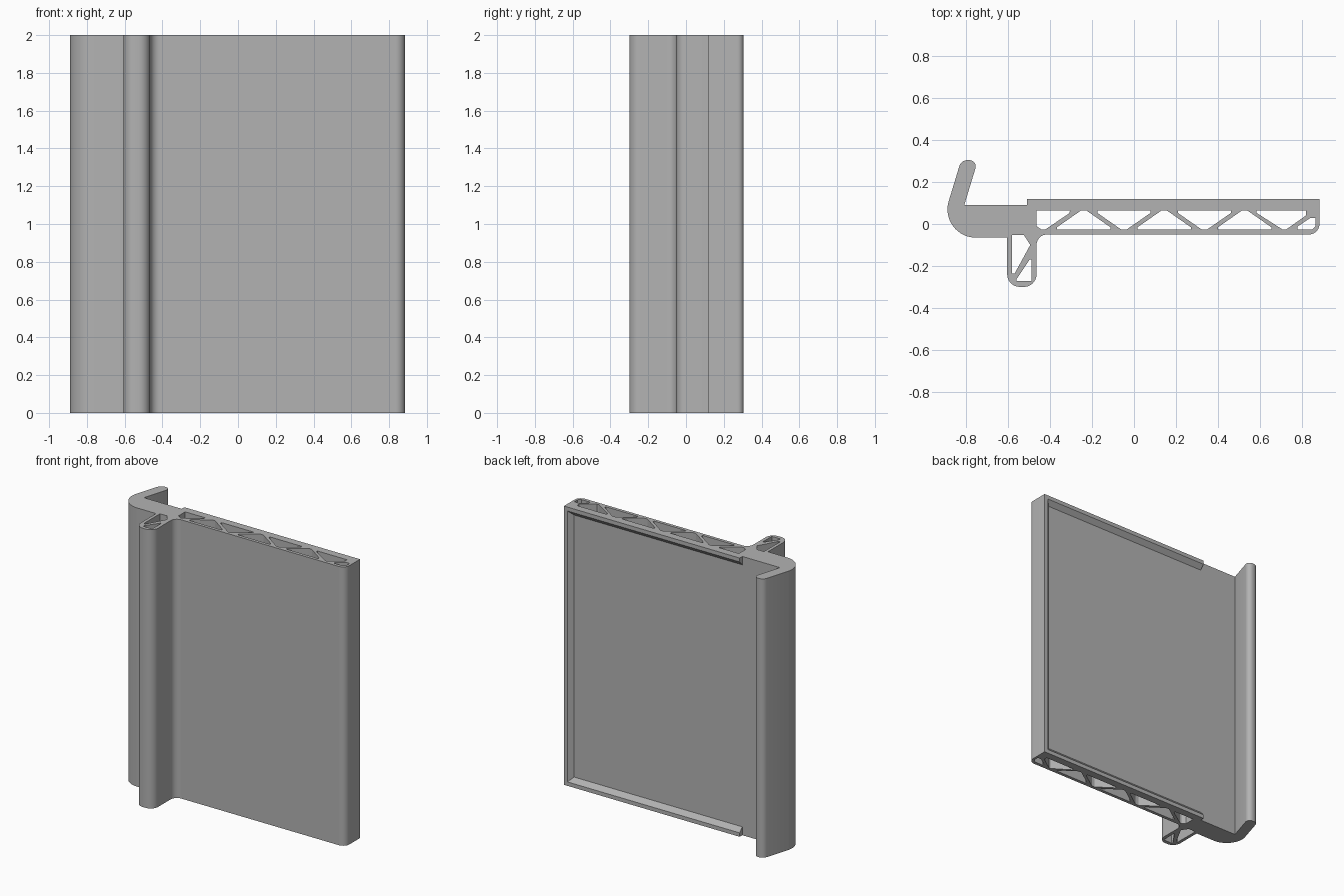
import bpy, bmesh
from math import sin, cos, radians

if "Cube" in bpy.data.objects:
    bpy.data.objects.remove(bpy.data.objects["Cube"], do_unlink=True)

HEIGHT = 2.0
FLOOR, CREST = 0.09, 0.12        # back panel level and raised lip level

grey = bpy.data.materials.new("plain grey")
grey.use_nodes = True
grey.diffuse_color = (0.45, 0.45, 0.45, 1)
grey.node_tree.nodes["Principled BSDF"].inputs["Base Color"].default_value = (0.45, 0.45, 0.45, 1)


def arc(cx, cy, r, start, end, steps=10):
    angles = [radians(start + (end - start) * i / steps) for i in range(steps + 1)]
    return [(cx + r * cos(a), cy + r * sin(a)) for a in angles]


def finish(name, bm):
    bmesh.ops.recalc_face_normals(bm, faces=bm.faces[:])
    mesh = bpy.data.meshes.new(name)
    bm.to_mesh(mesh)
    bm.free()
    mesh.materials.append(grey)
    obj = bpy.data.objects.new(name, mesh)
    bpy.context.collection.objects.link(obj)
    return obj


def extrude_profile(name, loops):
    """Fill the first loop, leave the others as holes, and extrude upward."""
    bm = bmesh.new()
    for loop in loops:
        verts = [bm.verts.new((x, y, 0)) for x, y in loop]
        for a, b in zip(verts, verts[1:] + verts[:1]):
            bm.edges.new((a, b))
    bmesh.ops.triangle_fill(bm, use_beauty=True, edges=bm.edges[:], normal=(0, 0, 1))
    grown = bmesh.ops.extrude_face_region(bm, geom=bm.faces[:], use_keep_orig=True)
    top = [g for g in grown["geom"] if isinstance(g, bmesh.types.BMVert)]
    bmesh.ops.translate(bm, verts=top, vec=(0, 0, HEIGHT))
    return finish(name, bm)


# Outer outline: hook, panel, rounded end, fillet, leg, rounded heel
outline = (
    arc(-0.795, 0.265, 0.04, 165, 90, 5)
    + arc(-0.785, 0.275, 0.03, 90, -15, 5)
    + [(-0.81, FLOOR), (0.885, FLOOR)]
    + arc(0.835, 0.0, 0.05, 0, -90)
    + arc(-0.415, -0.1, 0.05, 90, 180)
    + arc(-0.525, -0.24, 0.06, 0, -90)
    + arc(-0.545, -0.24, 0.06, -90, -180)
    + [(-0.605, -0.065)]
    + arc(-0.755, 0.07, 0.135, -90, -195, 16)
)

# Alternating truss openings in the panel
TOP, BOTTOM = 0.065, -0.027
holes = []
for i in range(5):
    x = -0.24 + 0.192 * i
    base, apex = (BOTTOM, TOP) if i % 2 == 0 else (TOP, BOTTOM)
    slope = 0.012 if i % 2 == 0 else -0.012
    holes.append([(x - 0.127, base), (x + 0.127, base), (x + 0.127, base + slope),
                  (x + 0.012, apex), (x - 0.012, apex), (x - 0.127, base + slope)])

# End openings of the panel
holes.append([(-0.465, TOP), (-0.305, TOP), (-0.31, 0.05), (-0.425, BOTTOM),
              (-0.44, BOTTOM), (-0.465, -0.01)])
holes.append([(0.585, TOP), (0.82, TOP), (0.82, 0.04), (0.725, BOTTOM),
              (0.71, BOTTOM), (0.585, 0.053)])
holes.append([(0.78, BOTTOM), (0.85, BOTTOM), (0.867, -0.01), (0.867, 0.028),
              (0.84, 0.028), (0.78, -0.012)])

# Openings in the leg
holes.append([(-0.582, -0.053), (-0.525, -0.053), (-0.495, -0.1),
              (-0.57, -0.237), (-0.582, -0.237)])
holes.append([(-0.498, -0.17), (-0.49, -0.17), (-0.49, -0.273), (-0.56, -0.273),
              (-0.56, -0.262)])

panel = extrude_profile("panel_body", [outline] + holes)
bpy.context.view_layer.objects.active = panel
panel.select_set(True)
bpy.ops.object.shade_smooth_by_angle(angle=radians(30))

# Chamfered lip around three sides of the back
bm = bmesh.new()
section = [(0, FLOOR), (0, CREST), (0.028, CREST), (0.06, FLOOR)]
stations = [(-0.51, 0, 0, 1), (0.885, 0, -1, 1),
            (0.885, HEIGHT, -1, -1), (-0.51, HEIGHT, 0, -1)]
rings = [[bm.verts.new((x + dx * inset, y, z + dz * inset)) for inset, y in section]
         for x, z, dx, dz in stations]
for a, b in zip(rings, rings[1:]):
    for i in range(3):
        bm.faces.new((a[i], a[i + 1], b[i + 1], b[i]))
bm.faces.new(rings[0])
bm.faces.new(rings[-1])
finish("back_lip", bm)
